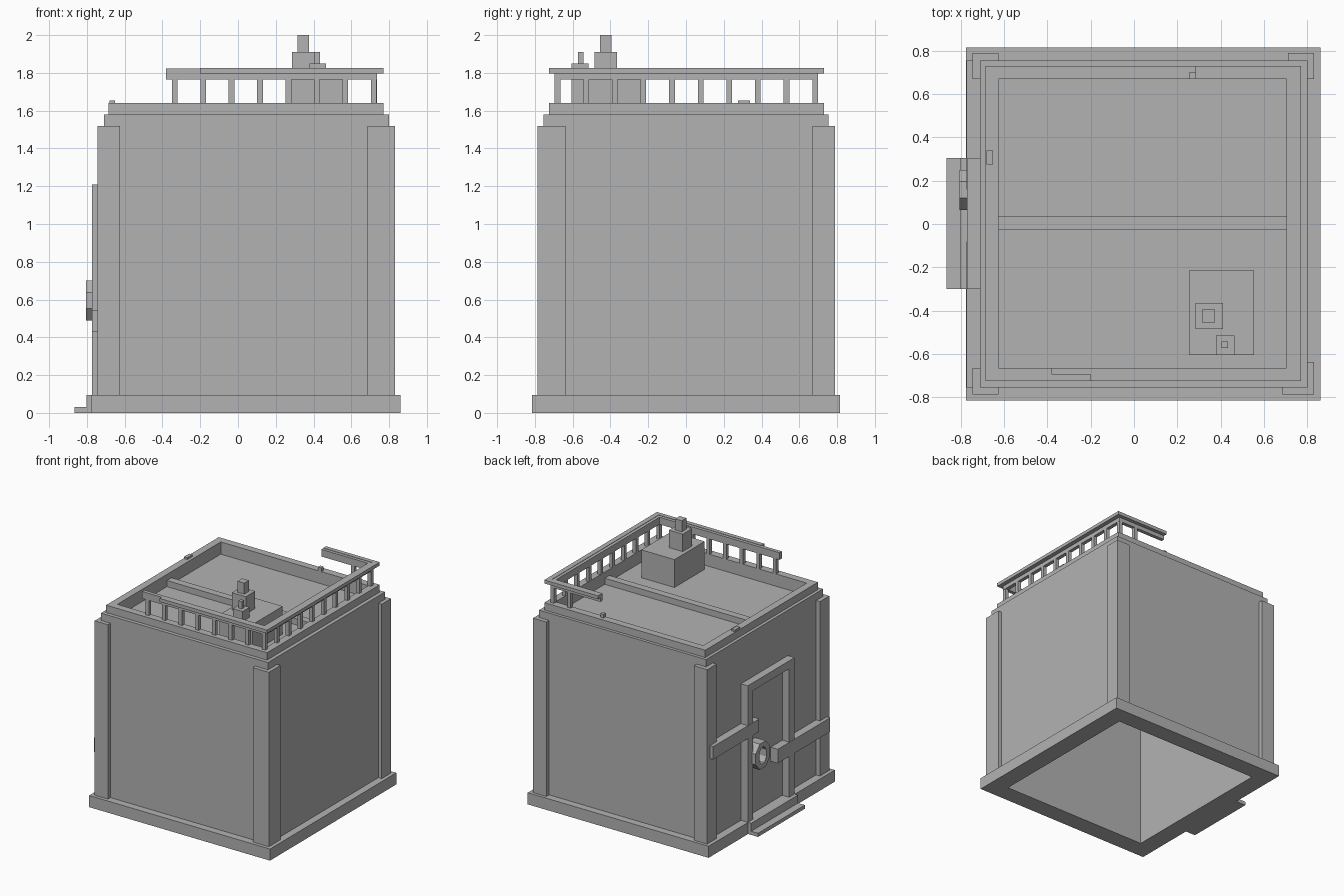
import bpy
import math

old = bpy.data.objects.get("Cube")
if old:
    bpy.data.objects.remove(old, do_unlink=True)

grey = bpy.data.materials.new("plain grey")
grey.use_nodes = True
grey.diffuse_color = (0.45, 0.45, 0.45, 1)
grey.node_tree.nodes["Principled BSDF"].inputs["Base Color"].default_value = (0.45, 0.45, 0.45, 1)


def make(name, verts, faces):
    mesh = bpy.data.meshes.new(name)
    mesh.from_pydata(verts, [], faces)
    mesh.materials.append(grey)
    obj = bpy.data.objects.new(name, mesh)
    bpy.context.scene.collection.objects.link(obj)
    return obj


def prism(name, profile, z0, z1):
    """Vertical prism over a counter-clockwise outline."""
    n = len(profile)
    verts = [(x, y, z) for z in (z0, z1) for x, y in profile]
    faces = [(i, (i + 1) % n, n + (i + 1) % n, n + i) for i in range(n)]
    faces += [tuple(reversed(range(n))), tuple(range(n, 2 * n))]
    return make(name, verts, faces)


def rect(x0, x1, y0, y1):
    return [(x0, y0), (x1, y0), (x1, y1), (x0, y1)]


def box(name, x0, x1, y0, y1, z0, z1):
    return prism(name, rect(x0, x1, y0, y1), z0, z1)


def tube(name, outer, inner, z0, z1, place=lambda x, y, z: (x, y, z)):
    """Hollow prism between two outlines of equal point count."""
    n = len(outer)
    verts = [place(x, y, z) for loop, z in ((outer, z0), (outer, z1), (inner, z1), (inner, z0))
             for x, y in loop]
    faces = []
    for k in range(4):
        a, b = k * n, (k + 1) % 4 * n
        for i in range(n):
            j = (i + 1) % n
            faces.append((a + i, a + j, b + j, b + i))
    return make(name, verts, faces)


# Hollow building shell: plinth, walls and parapet share one inner outline
inside = rect(-0.625, 0.71, -0.665, 0.67)
wall = (-0.71, 0.80, -0.755, 0.755)
tube("plinth", rect(-0.775, 0.86, -0.815, 0.815), inside, 0, 0.095)
tube("walls", rect(*wall), inside, 0.095, 1.58)
tube("parapet", rect(-0.685, 0.77, -0.725, 0.73), inside, 1.58, 1.64)
box("roof_deck", -0.63, 0.715, -0.67, 0.675, 1.49, 1.54)
box("roof_ridge", -0.625, 0.71, -0.025, 0.035, 1.54, 1.59)

# L-shaped corner pilasters: outer corner, then where each leg ends
corners = {
    "front_right": (-0.745, -0.787, -0.625, -0.665),
    "front_left": (0.83, -0.787, 0.685, -0.638),
    "back_right": (-0.745, 0.79, -0.625, 0.67),
    "back_left": (0.83, 0.79, 0.71, 0.67),
}
for side, (ox, oy, ex, ey) in corners.items():
    wx = wall[0] + 0.01 if ox < 0 else wall[1] - 0.01
    wy = wall[2] + 0.01 if oy < 0 else wall[3] - 0.01
    outline = [(ox, oy), (ex, oy), (ex, wy), (wx, wy), (wx, ey), (ox, ey)]
    if ox * oy < 0:
        outline.reverse()
    prism(side + "_pilaster", outline, 0.095, 1.52)

# Railing: balusters, inner beam and outer cap along three sides
for i in range(8):
    x = -0.335 + i * 0.1505
    box("front_baluster", x - 0.015, x + 0.015, -0.695, -0.665, 1.64, 1.77)
    if i > 5:
        box("back_baluster", x - 0.015, x + 0.015, 0.67, 0.70, 1.64, 1.77)
for i in range(1, 9):
    y = -0.68 + i * 0.1515
    box("side_baluster", 0.705, 0.735, y - 0.015, y + 0.015, 1.64, 1.77)
box("broken_baluster", 0.255, 0.285, 0.67, 0.70, 1.64, 1.67)
box("front_beam", -0.38, 0.735, -0.695, -0.665, 1.764, 1.822)
box("side_beam", 0.705, 0.735, -0.665, 0.67, 1.764, 1.822)
box("back_beam", 0.285, 0.735, 0.67, 0.70, 1.764, 1.822)
box("front_cap", -0.20, 0.77, -0.725, -0.69, 1.797, 1.825)
box("side_cap", 0.73, 0.77, -0.69, 0.695, 1.797, 1.825)
box("back_cap", 0.285, 0.77, 0.695, 0.73, 1.797, 1.825)
box("parapet_stub", -0.68, -0.65, 0.275, 0.34, 1.635, 1.655)

# Roof housing with two stepped vents
box("roof_housing", 0.255, 0.555, -0.605, -0.215, 1.54, 1.768)
box("large_vent_base", 0.285, 0.41, -0.485, -0.365, 1.768, 1.91)
box("large_vent_pipe", 0.315, 0.375, -0.455, -0.395, 1.91, 2.0)
box("small_vent_base", 0.378, 0.465, -0.605, -0.515, 1.768, 1.85)
box("small_vent_pipe", 0.405, 0.435, -0.572, -0.542, 1.85, 1.91)

# Door frame, boards and steps on the right side
for name, y0, y1 in (("back_door_post", 0.235, 0.305), ("front_door_post", -0.30, -0.23)):
    box(name, -0.772, -0.70, y0, y1, 0.09, 1.21)
box("door_lintel", -0.772, -0.70, -0.23, 0.235, 1.145, 1.21)
box("back_board", -0.774, -0.70, 0.16, 0.755, 0.78, 0.885)
box("front_board", -0.774, -0.70, -0.755, -0.08, 0.43, 0.545)
box("upper_step", -0.803, -0.76, -0.30, 0.305, 0, 0.095)
box("lower_step", -0.865, -0.80, -0.30, 0.305, 0, 0.03)

# Eight-sided ring handle on the door
cy, cz = 0.1575, 0.595
angles = [math.radians(22.5 + 45 * i) for i in range(8)]


def oval(ry, rz):
    return [(cy + ry * math.cos(a), cz + rz * math.sin(a)) for a in angles]


tube("door_handle", oval(0.10, 0.114), oval(0.05, 0.072), -0.70, -0.805,
     lambda y, z, x: (x, y, z))

# Make every face point outward
import bmesh
for obj in bpy.context.scene.objects:
    if obj.type == "MESH" and grey.name in obj.data.materials:
        bm = bmesh.new()
        bm.from_mesh(obj.data)
        bmesh.ops.recalc_face_normals(bm, faces=bm.faces)
        bm.to_mesh(obj.data)
        bm.free()
